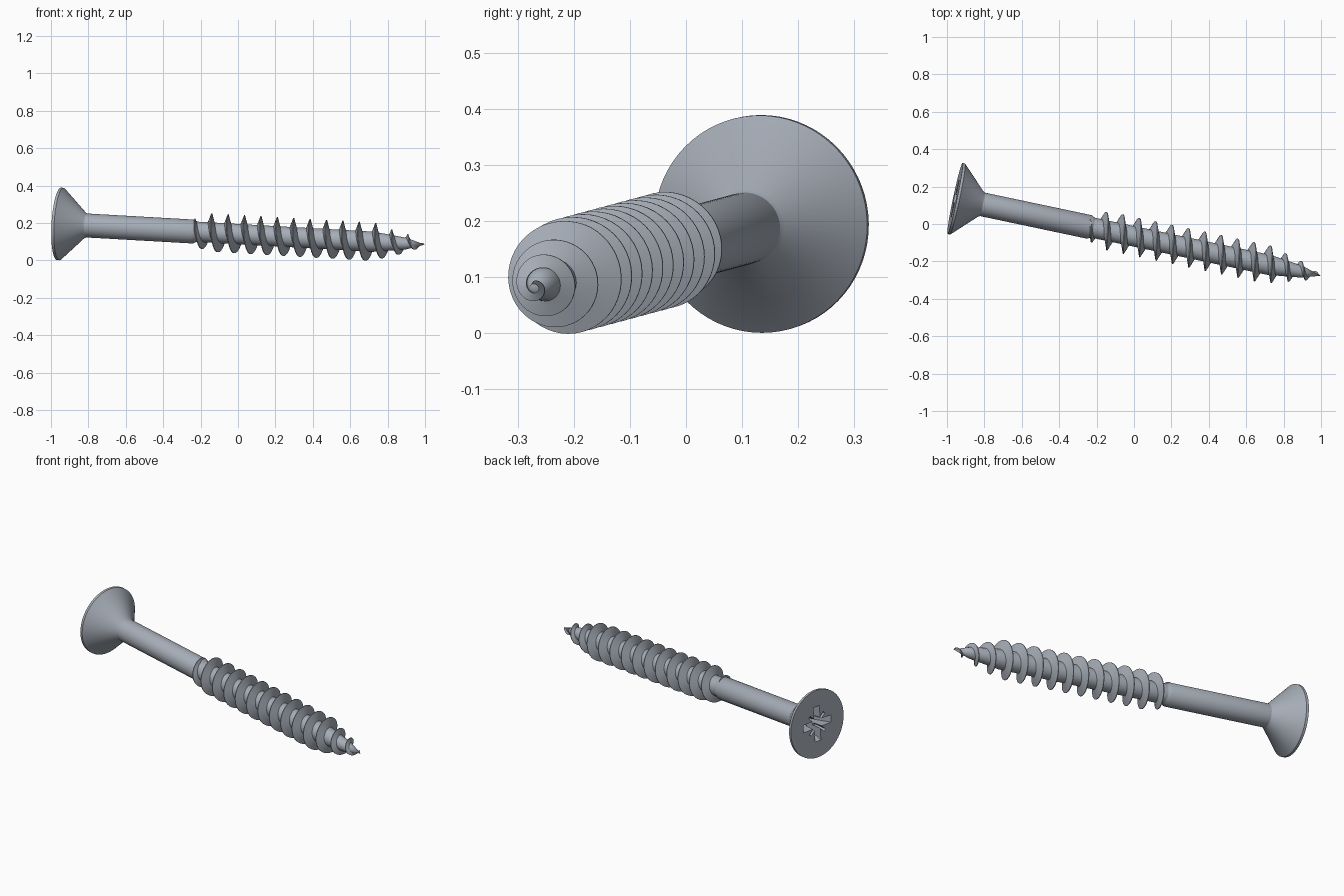
import bpy, bmesh
from math import cos, sin, pi, radians
from mathutils import Matrix, Vector

cube = bpy.data.objects.get("Cube")
if cube:
    bpy.data.objects.remove(cube, do_unlink=True)

steel = bpy.data.materials.new("steel_grey")
steel.use_nodes = True
colour = (0.38, 0.415, 0.47, 1)
steel.diffuse_color = colour
steel.node_tree.nodes["Principled BSDF"].inputs["Base Color"].default_value = colour

# The screw is built along local X, then laid on its tilted axis
START, TIP = Vector((-0.957, 0.136, 0.195)), Vector((0.998, -0.277, 0.084))
AXIS = TIP - START
LENGTH = AXIS.length
POSE = Matrix.Translation(START) @ AXIS.to_track_quat('X', 'Z').to_matrix().to_4x4()


def make_object(name, bm, smooth=30):
    bmesh.ops.recalc_face_normals(bm, faces=bm.faces)
    mesh = bpy.data.meshes.new(name)
    bm.to_mesh(mesh)
    bm.free()
    mesh.materials.append(steel)
    obj = bpy.data.objects.new(name, mesh)
    bpy.context.collection.objects.link(obj)
    obj.matrix_world = POSE
    if smooth:
        activate(obj)
        bpy.ops.object.shade_smooth_by_angle(angle=radians(smooth))
    return obj


def activate(obj):
    bpy.ops.object.select_all(action='DESELECT')
    obj.select_set(True)
    bpy.context.view_layer.objects.active = obj


def lathe(name, profile, steps=72):
    """Spin (distance, radius) points about the local X axis."""
    bm = bmesh.new()
    verts = [bm.verts.new((t, r, 0)) for t, r in profile]
    edges = [bm.edges.new(pair) for pair in zip(verts, verts[1:])]
    bmesh.ops.spin(bm, geom=verts + edges, axis=(1, 0, 0), cent=(0, 0, 0),
                   angle=2 * pi, steps=steps)
    bmesh.ops.remove_doubles(bm, verts=bm.verts, dist=1e-5)
    return make_object(name, bm)


def interpolate(t, points):
    for (t0, r0), (t1, r1) in zip(points, points[1:]):
        if t <= t1:
            return r0 + (r1 - r0) * max(0, t - t0) / (t1 - t0)
    return points[-1][1]


# Countersunk head with plain shank
head = lathe("head_and_shank", [(0, 0), (0, 0.194), (0.014, 0.194), (0.14, 0.07),
                                (0.15, 0.064), (0.735, 0.064), (0.755, 0.054), (0.755, 0)])

# Threaded core and point
core_profile = [(0.74, 0.054), (1.72, 0.054), (1.9, 0.031), (LENGTH, 0)]
lathe("threaded_core", [(0.74, 0)] + core_profile)

# Helical thread with a sharp crest, fading in at the shank and out at the tip
PITCH, PHASE, SEGMENTS = 0.0897, 0.808, 48
crest = [(0.725, 0.062), (0.79, 0.092), (0.83, 0.103), (1.72, 0.103),
         (1.81, 0.074), (1.91, 0.05), (LENGTH, 0.004)]
first, last = 0.725, LENGTH - 0.01
count = int((last - first) / PITCH * SEGMENTS)
bm = bmesh.new()
rings = []
for i in range(count + 1):
    t = first + (last - first) * i / count
    a = 2 * pi * (t - PHASE) / PITCH
    root = interpolate(t, core_profile) * 0.95
    top = max(interpolate(t, crest), root + 0.002)
    half = 0.004 + 0.3 * (top - root)
    section = [(-half, root), (-0.002, top), (0.002, top), (half, root)]
    rings.append([bm.verts.new((t + dx, r * cos(a), r * sin(a))) for dx, r in section])
for ring, following in zip(rings, rings[1:]):
    for k in range(4):
        n = (k + 1) % 4
        bm.faces.new((ring[k], ring[n], following[n], following[k]))
bm.faces.new(rings[0])
bm.faces.new(rings[-1])
make_object("thread", bm)


# Driver recess: a tapered cross with four narrow diagonal notches
def cut_arm(angle, half_length, half_width, depth, taper):
    bm = bmesh.new()
    bmesh.ops.create_cube(bm, size=2)
    for v in bm.verts:
        inner = v.co.x > 0
        shrink = taper if inner else 1
        v.co = Vector((depth if inner else -0.01, v.co.y * half_length * shrink,
                       v.co.z * half_width * (0.75 if inner else 1)))
    bmesh.ops.rotate(bm, verts=bm.verts, matrix=Matrix.Rotation(radians(angle), 3, 'X'))
    cutter = make_object("recess_cutter", bm, smooth=0)
    cutter.hide_render = True
    cut = head.modifiers.new("recess", 'BOOLEAN')
    cut.operation, cut.solver, cut.object = 'DIFFERENCE', 'EXACT', cutter
    activate(head)
    bpy.ops.object.modifier_apply(modifier=cut.name)
    bpy.data.objects.remove(cutter, do_unlink=True)


for angle in (0, 90):
    cut_arm(angle, 0.105, 0.022, 0.12, 0.45)
for angle in (45, 135):
    cut_arm(angle, 0.08, 0.008, 0.06, 0.6)
activate(head)
bpy.ops.object.shade_smooth_by_angle(angle=radians(30))
